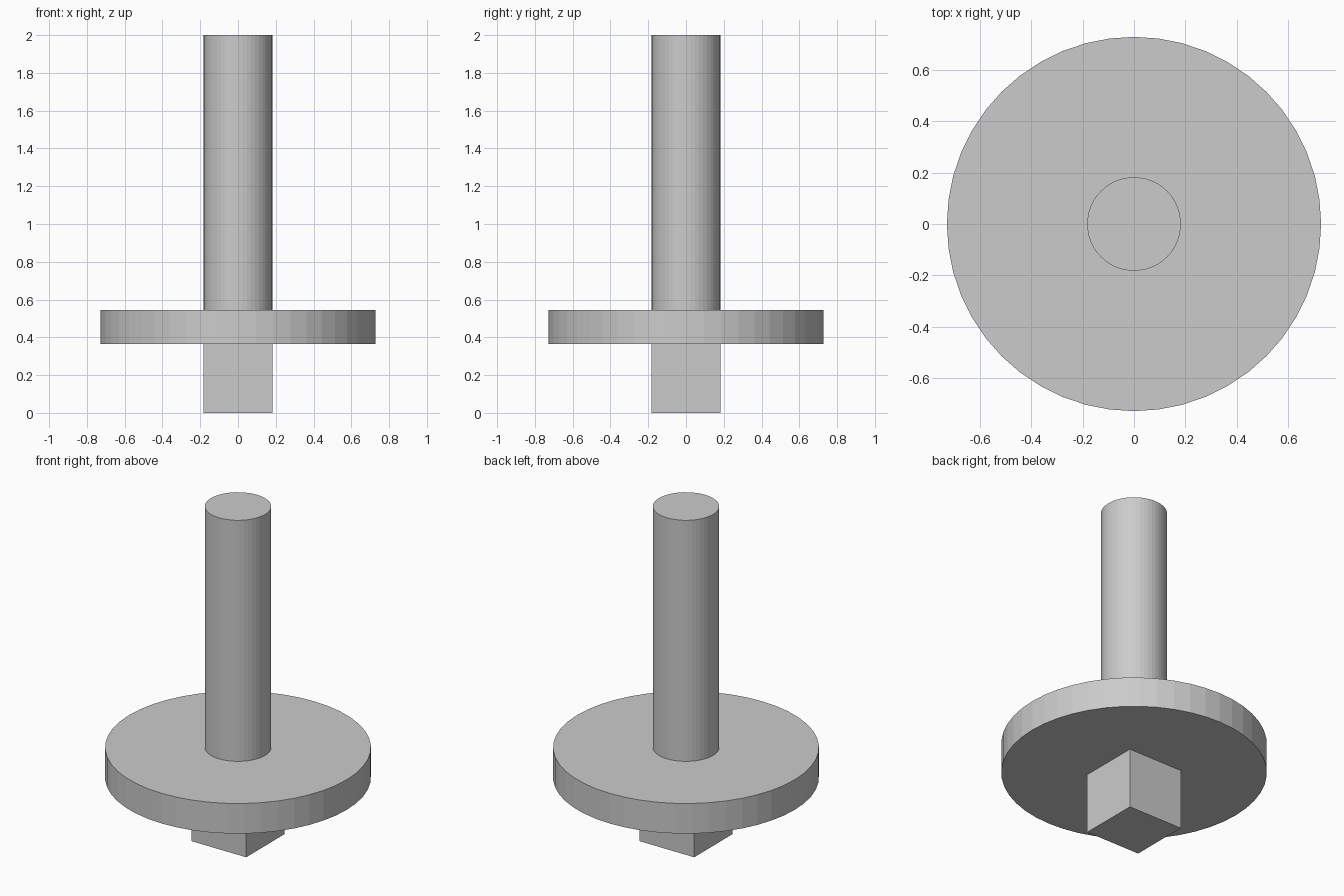
import bpy

if "Cube" in bpy.data.objects:
    bpy.data.objects.remove(bpy.data.objects["Cube"])

U = 2 / 11  # base module: the whole model is 11 modules tall


def cylinder(name, radius, z0, z1, sides):
    bpy.ops.mesh.primitive_cylinder_add(
        vertices=sides, radius=radius, depth=z1 - z0, location=(0, 0, (z0 + z1) / 2))
    bpy.context.object.name = name


# Square drive foot
bpy.ops.mesh.primitive_cube_add(size=2 * U, location=(0, 0, U))
bpy.context.object.name = "square_foot"

# Wide round flange
cylinder("flange_disc", 4 * U, 2 * U, 3 * U, 48)

# Tall round shaft
cylinder("shaft", U, 3 * U, 11 * U, 48)
